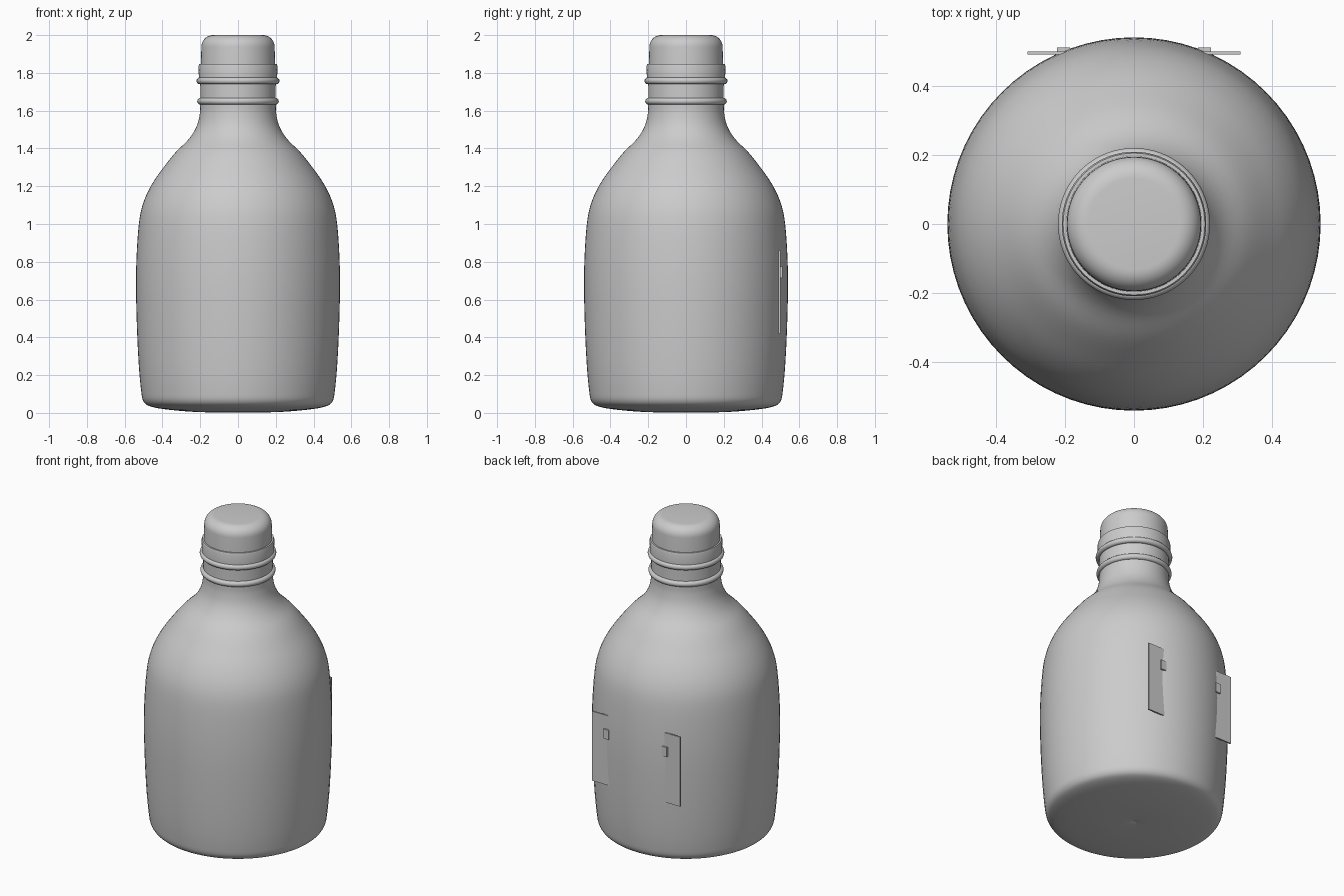
import bpy, bmesh, math
from mathutils import Vector

cube = bpy.data.objects.get("Cube")
if cube:
    bpy.data.objects.remove(cube, do_unlink=True)

SEGMENTS = 72

grey = bpy.data.materials.new("plain_grey")
grey.use_nodes = True
colour = (0.6, 0.6, 0.6, 1)
grey.diffuse_color = colour
grey.node_tree.nodes["Principled BSDF"].inputs["Base Color"].default_value = colour


def finish(name, bm):
    bmesh.ops.recalc_face_normals(bm, faces=bm.faces)
    mesh = bpy.data.meshes.new(name)
    bm.to_mesh(mesh)
    bm.free()
    mesh.materials.append(grey)
    obj = bpy.data.objects.new(name, mesh)
    bpy.context.collection.objects.link(obj)
    return obj


def smooth_profile(points, steps=4):
    """Catmull-Rom curve through the profile points."""
    pts = [Vector(p) for p in points]
    pts = [pts[0]] + pts + [pts[-1]]
    out = []
    for a, b, c, d in zip(pts, pts[1:], pts[2:], pts[3:]):
        for i in range(steps):
            t = i / steps
            out.append(b + (c - a) * t / 2
                       + (a * 2 - b * 5 + c * 4 - d) * t**2 / 2
                       + (b * 3 - a - c * 3 + d) * t**3 / 2)
    return out + [pts[-1]]


def lathe(name, profile, closed=False):
    """Spin (radius, height) points around z."""
    bm = bmesh.new()
    verts = [bm.verts.new((max(r, 0), 0, z)) for r, z in profile]
    edges = [bm.edges.new(pair) for pair in zip(verts, verts[1:])]
    if closed:
        edges.append(bm.edges.new((verts[-1], verts[0])))
    bmesh.ops.spin(bm, geom=verts + edges, cent=(0, 0, 0), axis=(0, 0, 1),
                   angle=math.tau, steps=SEGMENTS, use_merge=True)
    bmesh.ops.remove_doubles(bm, verts=bm.verts, dist=1e-5)
    obj = finish(name, bm)
    bpy.ops.object.select_all(action="DESELECT")
    obj.select_set(True)
    bpy.context.view_layer.objects.active = obj
    bpy.ops.object.shade_smooth_by_angle(angle=math.radians(40))
    return obj


def box(name, x0, x1, y0, y1, z0, z1):
    bm = bmesh.new()
    bmesh.ops.create_cube(bm, size=1)
    for v in bm.verts:
        v.co = (x1 if v.co.x > 0 else x0,
                y1 if v.co.y > 0 else y0,
                z1 if v.co.z > 0 else z0)
    return finish(name, bm)


# Bottle body: shallow base, bulging wall, sloping shoulder, straight neck
body = [(0, 0.012), (0.05, 0.004), (0.2, 0.004), (0.36, 0.016), (0.46, 0.033),
        (0.5, 0.06), (0.513, 0.12), (0.525, 0.25), (0.535, 0.45), (0.54, 0.68),
        (0.535, 0.87), (0.521, 1.03), (0.495, 1.13), (0.45, 1.22), (0.39, 1.305),
        (0.33, 1.38), (0.26, 1.45), (0.22, 1.515), (0.203, 1.58), (0.2, 1.64),
        (0.2, 1.79)]
lathe("bottle_body", smooth_profile(body))

# Rounded rings around the neck
for name, z, radius in (("lower_neck_ring", 1.65, 0.198), ("upper_neck_ring", 1.758, 0.202)):
    ring = [(radius + 0.018 * math.cos(a), z + 0.018 * math.sin(a))
            for a in (math.tau * i / 12 for i in range(12))]
    lathe(name, ring, closed=True)

# Collar under the cap
lathe("cap_collar", [(0.19, 1.765), (0.207, 1.765), (0.209, 1.835), (0.205, 1.848), (0.19, 1.848)])

# Cap with a rounded top edge
corner = [(0.132 + 0.062 * math.cos(a), 1.938 + 0.062 * math.sin(a))
          for a in (math.pi / 2 * i / 8 for i in range(9))]
lathe("cap", [(0.197, 1.8)] + corner + [(0, 2.0)])

# Flat plate let into the back, with a small clip on each side
box("back_plate", -0.308, 0.308, 0.49, 0.499, 0.42, 0.86)
for name, side in (("left_clip", 1), ("right_clip", -1)):
    x0, x1 = sorted((side * 0.185, side * 0.222))
    box(name, x0, x1, 0.485, 0.51, 0.715, 0.775)
